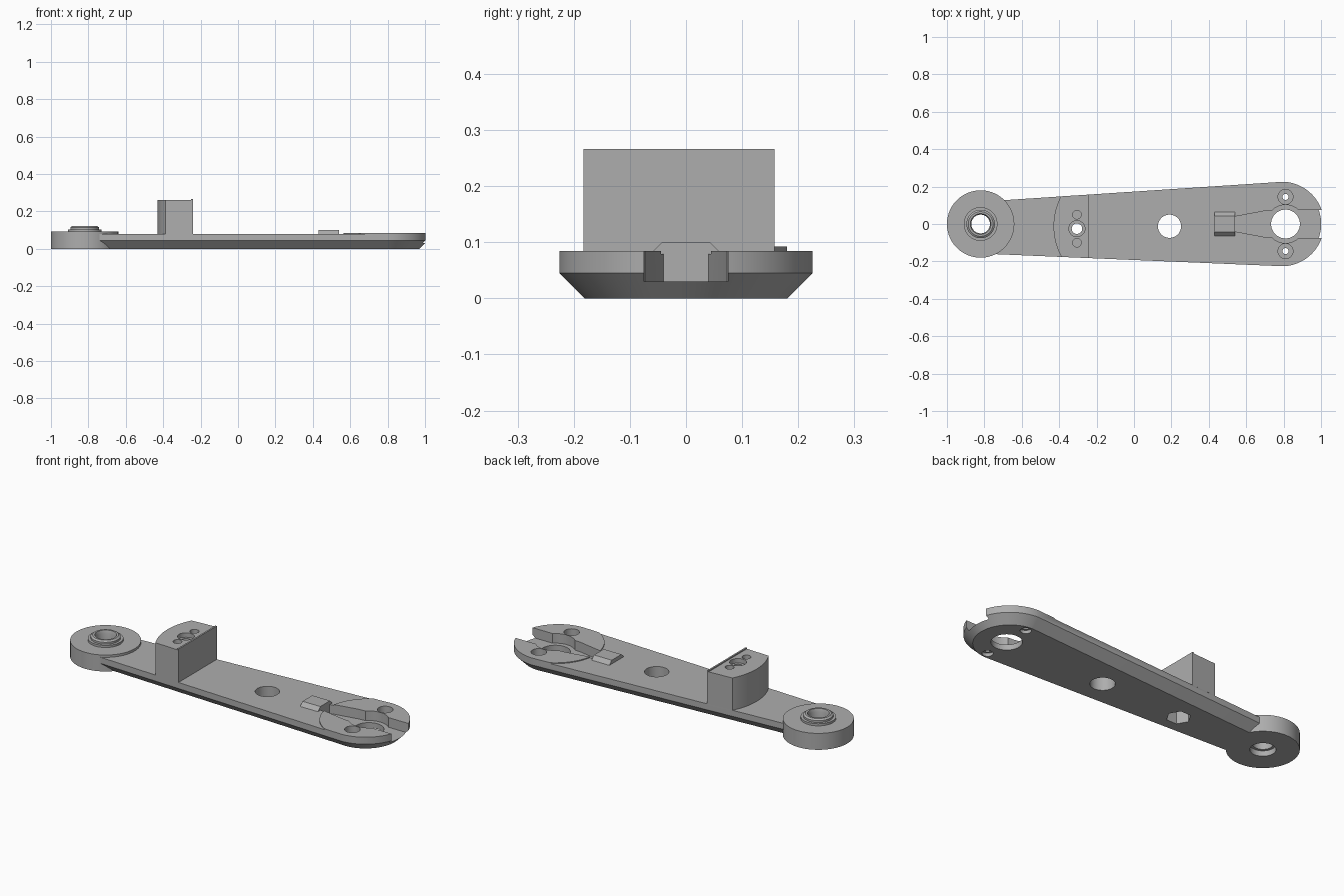
import bpy, bmesh, math

cube = bpy.data.objects.get("Cube")
if cube:
    bpy.data.objects.remove(cube, do_unlink=True)

grey = bpy.data.materials.new("grey plastic")
grey.use_nodes = True
COLOUR = (0.42, 0.42, 0.42, 1)
grey.diffuse_color = COLOUR
grey.node_tree.nodes["Principled BSDF"].inputs["Base Color"].default_value = COLOUR


def loft(name, rings):
    """Closed solid through rings of 3D points that share one point count."""
    bm = bmesh.new()
    loops = [[bm.verts.new(p) for p in ring] for ring in rings]
    n = len(loops[0])
    for a, b in zip(loops, loops[1:]):
        for i in range(n):
            j = (i + 1) % n
            bm.faces.new((a[i], a[j], b[j], b[i]))
    bm.faces.new(loops[0][::-1])
    bm.faces.new(loops[-1])
    bmesh.ops.recalc_face_normals(bm, faces=bm.faces)
    mesh = bpy.data.meshes.new(name)
    bm.to_mesh(mesh)
    bm.free()
    ob = bpy.data.objects.new(name, mesh)
    bpy.context.collection.objects.link(ob)
    mesh.materials.append(grey)
    return ob


def prism(name, pts, z0, z1):
    return loft(name, [[(x, y, z) for x, y in pts] for z in (z0, z1)])


def arc(cx, cy, r, a0, a1, n):
    return [(cx + r * math.cos(math.radians(a0 + (a1 - a0) * i / n)),
             cy + r * math.sin(math.radians(a0 + (a1 - a0) * i / n)))
            for i in range(n + 1)]


def turned(name, x, y, profile, n=64):
    """Round solid from (radius, z) pairs, bottom to top."""
    return loft(name, [[(px, py, z) for px, py in arc(x, y, r, 0, 360, n)[:-1]]
                       for r, z in profile])


def cut(target, *cutters):
    for c in cutters:
        m = target.modifiers.new("cut", "BOOLEAN")
        m.operation = "DIFFERENCE"
        m.solver = "EXACT"
        m.object = c
        bpy.ops.object.select_all(action="DESELECT")
        bpy.context.view_layer.objects.active = target
        target.select_set(True)
        bpy.ops.object.modifier_apply(modifier=m.name)
        bpy.data.objects.remove(c, do_unlink=True)


def finish(ob):
    bpy.ops.object.select_all(action="DESELECT")
    bpy.context.view_layer.objects.active = ob
    ob.select_set(True)
    bpy.ops.object.shade_smooth_by_angle(angle=math.radians(25))


def upper(x):
    return 0.127 + 0.066 * (x + 0.7)


def lower(x):
    return -0.163 - 0.042 * (x + 0.7)


HUB_X, END_X, TOP, PAD_TOP = -0.82, 0.81, 0.079, 0.084
BOLT_X, BOLT_Y = -0.305, -0.025


def outline(inset):
    """Tapered arm with a round right end."""
    return ([(HUB_X, upper(HUB_X) - inset), (HUB_X, lower(HUB_X) + inset)]
            + arc(0.79, 0, 0.226 - inset, -88, 88, 48))


# Tapered arm with a chamfered underside
arm = loft("arm", [[(x, y, z) for x, y in outline(i)]
                   for i, z in ((0.045, 0), (0, 0.045), (0, PAD_TOP))])

# Lower the top everywhere but the round pad, and make room for the hub
step = prism("step", [(END_X, 0.5), (-1.2, 0.5), (-1.2, -0.5), (END_X, -0.5)]
             + arc(END_X, 0, 0.25, 270, 90, 48), TOP, 0.2)
cut(arm, step, turned("hub_space", HUB_X, 0, [(0.18, -0.1), (0.18, 0.2)], 96))

# Cable channel with a round recess, open at the tip
channel = prism("channel", [(0.54, 0.04), (0.54, -0.04), (0.70, -0.07), (0.76, -0.075),
                            (1.1, -0.075), (1.1, 0.075), (0.76, 0.075), (0.70, 0.07)],
                0.03, 0.2)
recess = turned("recess", END_X, 0, [(0.102, 0.03), (0.102, 0.21)])
cut(arm, channel, recess)

# Through holes in the arm
cut(arm,
    turned("cable_hole", END_X, 0, [(0.077, -0.1), (0.077, 0.3)]),
    turned("middle_hole", 0.19, -0.012, [(0.062, -0.1), (0.062, 0.3)]))
for side in (-1, 1):
    cut(arm, turned("screw_hole", END_X, side * 0.145,
                    [(0.028, -0.05), (0.028, 0.018), (0.016, 0.0181),
                     (0.016, 0.045), (0.04, 0.0451), (0.04, 0.2)], 32))

# Hexagonal nut pocket running up into the block
hexagon = arc(BOLT_X, BOLT_Y, 0.062, 0, 360, 6)[:-1]
cut(arm, prism("nut_pocket", hexagon, -0.1, 0.3))

# Block on the arm, bowed towards the hub
R = 0.344
bow_x = -0.43 + R
front_y, back_y = lower(-0.385), upper(-0.385)
bow = arc(bow_x, -0.012, R,
          180 - math.degrees(math.asin((back_y + 0.012) / R)),
          180 + math.degrees(math.asin((-front_y - 0.012) / R)), 24)
block = prism("block", bow + [(-0.241, lower(-0.241)), (-0.241, upper(-0.241))],
              TOP, 0.26)
cut(block,
    prism("nut_pocket", hexagon, 0, 0.11),
    turned("bolt_hole", BOLT_X, BOLT_Y,
           [(0.028, 0.05), (0.028, 0.235), (0.043, 0.2351), (0.043, 0.4)], 32))
for dy in (-0.075, 0.075):
    cut(block, turned("pin_hole", BOLT_X, BOLT_Y + dy, [(0.023, 0.2), (0.023, 0.4)], 32))

# Thin rib along the top edge of the block
rib = prism("block_rib", [(x, f(x)) for x, f in ((-0.25, upper), (-0.25, lower),
                                                 (-0.241, lower), (-0.241, upper))],
            0.26, 0.266)

# Pivot hub with a stepped, chamfered boss and a bore
hub = turned("pivot_hub", HUB_X, 0,
             [(0.18, 0), (0.18, 0.092), (0.09, 0.0921), (0.09, 0.104), (0.076, 0.1041),
              (0.076, 0.115), (0.066, 0.122)], 96)
cut(hub, turned("bore", HUB_X, 0, [(0.064, -0.1), (0.064, 0.03), (0.05, 0.0301),
                                   (0.05, 0.105), (0.058, 0.13)]))

# Cable clip with sloping sides at the start of the channel
clip = loft("cable_clip", [[(x, s, z) for x, s in ((0.43, w), (0.43, -w), (0.54, -w), (0.54, w))]
                           for w, z in ((0.064, TOP), (0.043, 0.1))])

for part in (arm, block, rib, hub, clip):
    finish(part)
